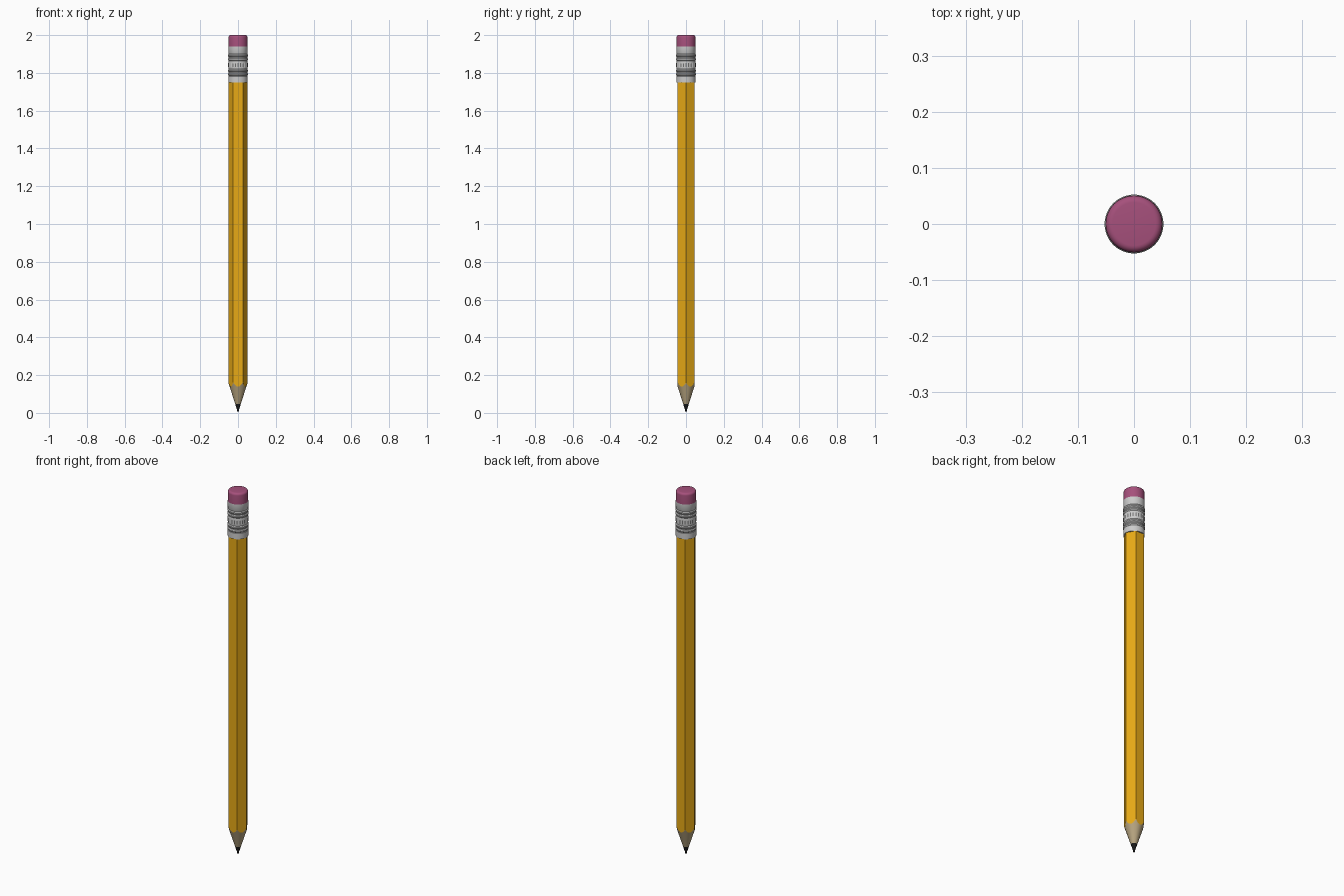
import bpy, bmesh, math

if "Cube" in bpy.data.objects:
    bpy.data.objects.remove(bpy.data.objects["Cube"])

N = 48            # segments around, a multiple of 6
R_HEX = 0.051     # corner radius of the wooden shaft
SLOPE = 0.318     # radius gained per unit height on the sharpened cone
TIP = 0.0


def material(name, rgb):
    m = bpy.data.materials.new(name)
    m.diffuse_color = (*rgb, 1)
    m.use_nodes = True
    m.node_tree.nodes["Principled BSDF"].inputs["Base Color"].default_value = m.diffuse_color
    return m


def loft(name, rings, mat=None, angle=30):
    """Each ring is a function: angle -> (radius, z). Ends are capped."""
    bm = bmesh.new()
    loops = []
    for ring in rings:
        loop = []
        for i in range(N):
            a = 2 * math.pi * i / N
            r, z = ring(a)
            loop.append(bm.verts.new((r * math.cos(a), r * math.sin(a), z)))
        loops.append(loop)
    for lo, hi in zip(loops, loops[1:]):
        for i in range(N):
            j = (i + 1) % N
            bm.faces.new((lo[i], lo[j], hi[j], hi[i]))
    for loop, z in ((loops[0][::-1], rings[0](0)[1]), (loops[-1], rings[-1](0)[1])):
        bm.faces.new(loop)
    mesh = bpy.data.meshes.new(name)
    bm.to_mesh(mesh)
    bm.free()
    ob = bpy.data.objects.new(name, mesh)
    bpy.context.collection.objects.link(ob)
    if mat:
        mesh.materials.append(mat)
    bpy.context.view_layer.objects.active = ob
    ob.select_set(True)
    bpy.ops.object.shade_smooth_by_angle(angle=math.radians(angle))
    ob.select_set(False)
    return ob


def circle(r, z):
    return lambda a: (r, z)


def hex_radius(a):
    k = a % (math.pi / 3) - math.pi / 6
    return R_HEX * math.cos(math.pi / 6) / math.cos(k)


def scallop(a):
    # where the sharpened cone meets the hexagonal shaft
    r = hex_radius(a)
    return r, TIP + r / SLOPE


def cone(z):
    return circle((z - TIP) * SLOPE, z)


yellow = material("yellow_paint", (0.80, 0.40, 0.008))
wood = material("bare_wood", (0.48, 0.38, 0.22))
black = material("graphite", (0.01, 0.01, 0.01))
pink = material("pink_rubber", (0.38, 0.08, 0.20))

# Painted hexagonal shaft, sharpened wood and lead point
loft("shaft", [scallop, lambda a: (hex_radius(a), 1.76)], yellow)
loft("sharpened_wood", [cone(0.048), scallop], wood)
loft("lead", [circle(0.003, 0.005), cone(0.02), cone(0.048)], black)

# Metal ferrule: plain collars, raised rings and a crimped middle band
profile = [(0.0512, 1.75), (0.0512, 1.782)]
for z in (1.792, 1.812):
    profile += [(0.049, z - 0.008), (0.0525, z - 0.003), (0.0525, z + 0.003), (0.049, z + 0.008)]
rings = [circle(*p) for p in profile]
for z in (1.826, 1.832, 1.850, 1.856):
    depth = 0.0 if z in (1.826, 1.856) else 0.0015
    rings.append(lambda a, z=z, d=depth: (0.0505 + d * math.cos(24 * a), z))
profile = []
for z in (1.872, 1.892):
    profile += [(0.049, z - 0.008), (0.0525, z - 0.003), (0.0525, z + 0.003), (0.049, z + 0.008)]
profile += [(0.0512, 1.904), (0.0512, 1.94)]
rings += [circle(*p) for p in profile]
loft("ferrule", rings)

# Eraser with a rounded top edge
B = 0.012
rubber = [circle(0.0505, 1.93)]
for i in range(6):
    t = math.pi / 2 * i / 5
    rubber.append(circle(0.0505 - B + B * math.cos(t), 2 - B + B * math.sin(t)))
loft("eraser", rubber, pink)
